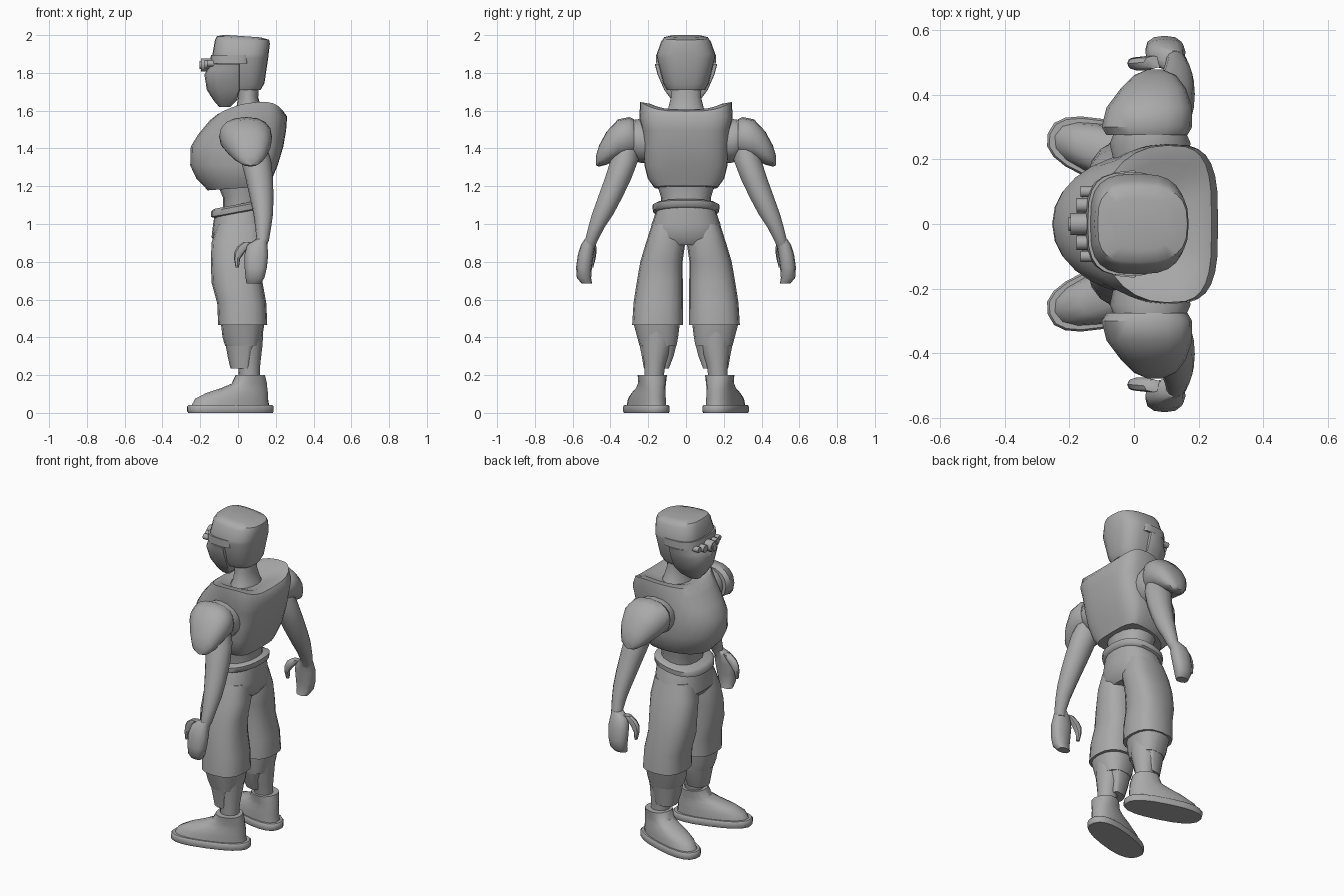
import bpy, bmesh, math
from mathutils import Matrix

grey = bpy.data.materials.new("plain grey")
grey.diffuse_color = (0.4, 0.4, 0.4, 1)


def finish(name, bm, mirror, angle):
    bmesh.ops.recalc_face_normals(bm, faces=bm.faces)
    me = bpy.data.meshes.new(name)
    bm.to_mesh(me)
    bm.free()
    me.materials.append(grey)
    for p in me.polygons:
        p.use_smooth = True
    me.set_sharp_from_angle(angle=math.radians(angle))
    ob = bpy.data.objects.new(name, me)
    bpy.context.collection.objects.link(ob)
    if mirror:
        m = ob.modifiers.new("Mirror", 'MIRROR')
        m.use_axis = (False, True, False)
        m.use_mirror_merge = False
    return ob


def loft(name, rings, n=16, pf=2.0, pb=None, mirror=False, mat=None, angle=42):
    """Skin stacked rounded rings: (cx, cy, z, front, back, half_width, tilt, side_lift)."""
    pb = pb or pf
    bm = bmesh.new()
    loops = []
    for r in rings:
        cx, cy, z, front, back, ry, tilt, lift = (tuple(r) + (0, 0))[:8]
        loop = []
        for i in range(n):
            t = 2 * math.pi * i / n
            c, s = math.cos(t), math.sin(t)
            p = pb if c > 0 else pf
            dx = (back if c > 0 else -front) * abs(c) ** (2 / p)
            dy = math.copysign(ry * abs(s) ** (2 / p), s)
            loop.append(bm.verts.new((cx + dx, cy + dy, z + tilt * dx + lift * s * s)))
        loops.append(loop)
    for a, b in zip(loops, loops[1:]):
        for i in range(n):
            j = (i + 1) % n
            bm.faces.new((a[i], a[j], b[j], b[i]))
    bm.faces.new(loops[0])
    bm.faces.new(loops[-1])
    if mat:
        bm.transform(mat)
    return finish(name, bm, mirror, angle)


# Head: cap, brow band, face mask and neck
loft("helmet", [(.02, 0, 1.71, .10, .10, .10), (.02, 0, 1.745, .12, .12, .12),
                (.02, 0, 1.88, .155, .14, .155), (.02, 0, 1.90, .155, .142, .155),
                (.02, 0, 1.965, .142, .149, .132, -.07),
                (.02, 0, 1.985, .132, .145, .118, -.07),
                (.02, 0, 1.995, .09, .10, .08, -.07)], 24, 3.2, 2.7)
loft("brow_band", [(0, 0, 1.85, .15, .06, .16), (0, 0, 1.895, .143, .06, .16)], 24, 3.2, 5)
loft("face_mask", [(-.06, 0, 1.62, .04, .02, .035), (-.03, 0, 1.655, .10, .025, .075),
                   (0, 0, 1.71, .165, .01, .115), (0, 0, 1.79, .178, .01, .15),
                   (0, 0, 1.815, .165, .01, .157), (0, 0, 1.848, .15, .01, .166)],
     20, 2.6, 5, angle=35)
loft("neck", [(.06, 0, 1.55, .10, .09, .12), (.06, 0, 1.61, .07, .065, .095),
              (.055, 0, 1.67, .055, .052, .08), (.055, 0, 1.76, .055, .055, .082)], 16)


# Goggles: one large lens barrel and smaller barrels on each side
def barrel(name, x0, x1, y, z, r, mirror=False):
    bm = bmesh.new()
    mat = Matrix.Translation(((x0 + x1) / 2, y, z)) @ Matrix.Rotation(math.pi / 2, 4, 'Y')
    bmesh.ops.create_cone(bm, cap_ends=True, segments=12, radius1=r, radius2=r,
                          depth=x1 - x0, matrix=mat)
    finish(name, bm, mirror, 40)


barrel("main_lens", -.197, -.12, 0, 1.842, .034)
barrel("main_lens_tip", -.203, -.19, 0, 1.842, .022)
barrel("inner_lens", -.178, -.12, .058, 1.845, .022, True)
barrel("outer_lens", -.165, -.11, .1, 1.85, .017, True)

# Chest armour
loft("chest_armour", [(.08, 0, 1.195, .24, .085, .17, .07), (.08, 0, 1.24, .30, .10, .202),
                      (.08, 0, 1.31, .333, .13, .22), (.08, 0, 1.41, .33, .16, .226),
                      (.09, 0, 1.49, .30, .165, .23, .05), (.10, 0, 1.56, .25, .16, .247, .05),
                      (.10, 0, 1.59, .21, .14, .243, .05, .055),
                      (.09, 0, 1.60, .16, .11, .19, .06, .035),
                      (.08, 0, 1.585, .10, .06, .11, .06)], 28, 2.1, 3.4)
loft("belly", [(.02, 0, 1.06, .10, .12, .13), (.02, 0, 1.14, .10, .11, .132),
               (.02, 0, 1.20, .125, .12, .15), (.02, 0, 1.27, .14, .13, .16)], 16, 2.3)
loft("belt", [(.01, 0, 1.058, .135, .135, .155, .19), (.01, 0, 1.066, .152, .155, .175, .19),
              (.01, 0, 1.096, .152, .155, .178, .19), (.01, 0, 1.106, .135, .138, .16, .19)],
     24, 2.4, angle=60)

# Shoulder sockets and pads, built sideways
side = Matrix(((1, 0, 0, 0), (0, 0, 1, 0), (0, 1, 0, 0), (0, 0, 0, 1)))
loft("shoulder_socket", [(.05, 1.43, .18, .11, .11, .11), (.05, 1.44, .25, .125, .125, .115),
                         (.05, 1.45, .285, .11, .11, .10)], 16, mirror=True, mat=side)
loft("shoulder_pad", [(.045, 1.455, .275, .13, .12, .10), (.045, 1.462, .30, .145, .135, .104),
                      (.05, 1.448, .36, .135, .13, .106), (.06, 1.402, .42, .10, .10, .088),
                      (.065, 1.36, .46, .065, .065, .056), (.065, 1.335, .477, .025, .025, .025)],
     16, 2.3, mirror=True, mat=side)

# Arms, hands and thumbs
loft("arm", [(.07, .30, 1.44, .07, .07, .06), (.09, .325, 1.34, .075, .085, .075),
             (.11, .36, 1.24, .07, .075, .072), (.123, .402, 1.14, .06, .065, .066),
             (.13, .442, 1.05, .048, .055, .058), (.13, .475, .98, .038, .045, .044),
             (.128, .502, .91, .03, .035, .034), (.12, .51, .88, .03, .03, .03)],
     14, mirror=True)
loft("hand", [(.125, .503, .92, .03, .03, .033), (.105, .518, .89, .055, .05, .038),
              (.095, .53, .84, .06, .065, .042), (.095, .54, .77, .06, .058, .042),
              (.095, .54, .715, .055, .045, .038), (.09, .525, .685, .045, .03, .028)],
     12, 2.4, mirror=True)
loft("thumb", [(.06, .50, .905, .03, .03, .02), (.035, .497, .88, .04, .03, .022),
               (.01, .495, .85, .03, .025, .021), (-.003, .497, .815, .018, .014, .018),
               (-.004, .502, .77, .009, .009, .011)], 8, mirror=True)

# Trousers: hips and two wide legs
loft("hips", [(.01, 0, 1.09, .13, .14, .15, .15), (.01, 0, 1.0, .142, .145, .182),
              (.01, 0, .93, .15, .14, .195), (.01, 0, .89, .12, .11, .15)], 20, 2.4)
loft("trouser_leg", [(.01, .095, 1.0, .12, .12, .085), (.01, .108, .90, .15, .135, .104),
                     (.01, .13, .80, .154, .125, .112), (.01, .139, .69, .15, .12, .122),
                     (.02, .147, .58, .13, .13, .131), (.025, .15, .465, .13, .13, .135)],
     16, 2.5, mirror=True)

# Lower legs: calf, knee cuff and shin guard
loft("calf", [(.06, .17, .17, .055, .055, .05), (.06, .165, .26, .058, .058, .058),
              (.055, .155, .36, .075, .075, .08), (.05, .155, .47, .09, .085, .09)],
     14, mirror=True)
loft("knee_cuff", [(.05, .148, .355, .118, .065, .098), (.04, .15, .40, .122, .088, .108),
                   (.03, .155, .47, .12, .11, .122)], 16, 2.3, mirror=True)
loft("shin_guard", [(.045, .157, .235, .085, .02, .066), (.05, .15, .30, .105, .025, .084),
                    (.055, .148, .37, .122, .05, .10)], 16, 2.3, mirror=True)

# Boots and soles, toes turned out
turn = Matrix.Translation((-.04, .21, 0)) @ Matrix.Rotation(math.radians(-17), 4, 'Z')
loft("sole", [(0, 0, 0, .232, .232, .092), (0, 0, .008, .237, .237, .096),
              (0, 0, .034, .237, .237, .096), (0, 0, .042, .23, .23, .09)],
     20, 2.5, mirror=True, mat=turn)
loft("boot", [(0, 0, .035, .218, .215, .082), (.02, 0, .075, .215, .188, .08),
              (.05, 0, .105, .185, .158, .075), (.08, 0, .13, .135, .123, .07),
              (.10, 0, .155, .09, .10, .069), (.108, 0, .20, .075, .078, .076)],
     16, 2.3, mirror=True, mat=turn)
